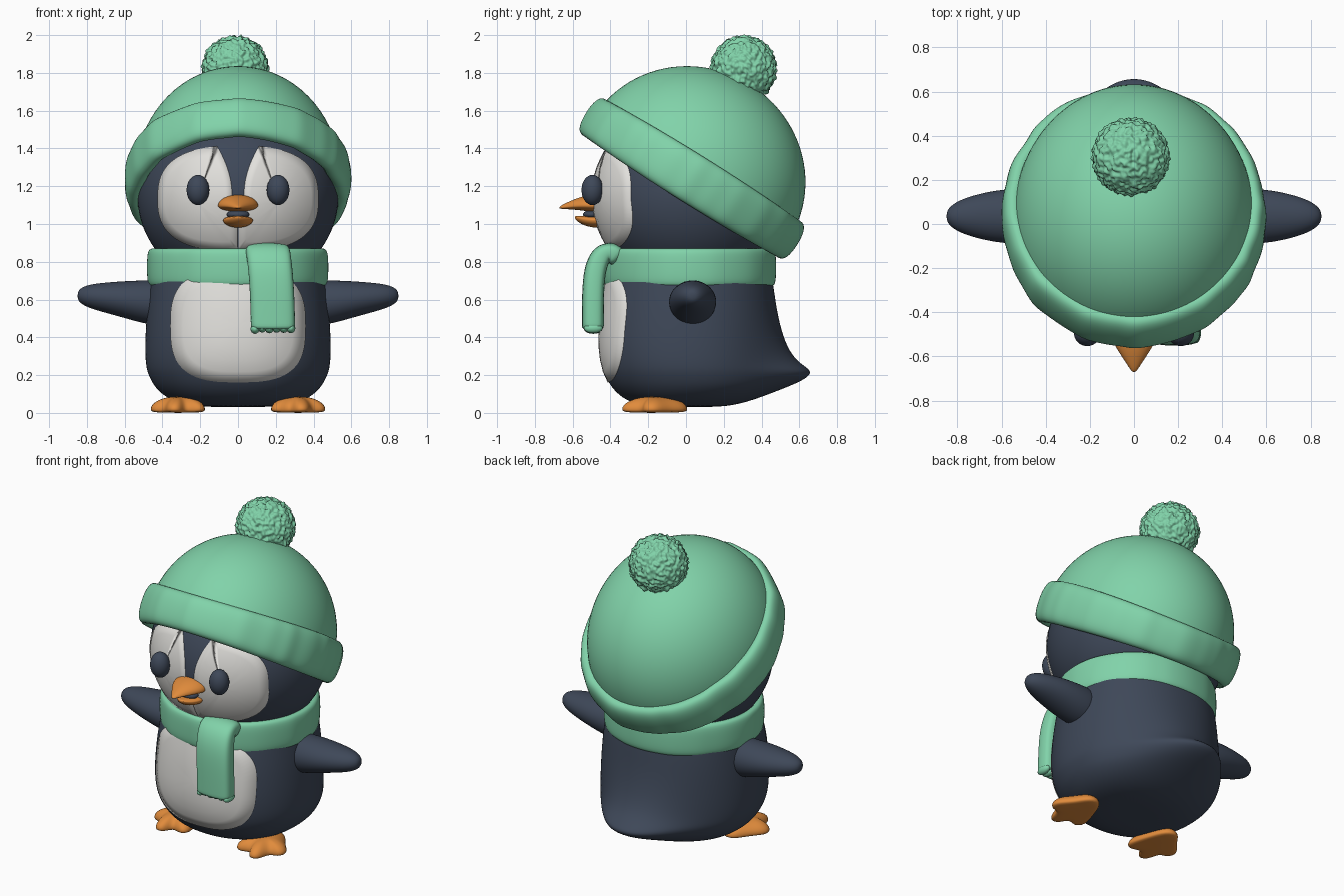
import bpy, bmesh, math, random
from math import sin, cos, pi, radians
from mathutils import Vector, Matrix, noise
from mathutils.bvhtree import BVHTree

if "Cube" in bpy.data.objects:
    bpy.data.objects.remove(bpy.data.objects["Cube"])

random.seed(4)


def material(name, rgb):
    m = bpy.data.materials.new(name)
    m.diffuse_color = (*rgb, 1)
    m.use_nodes = True
    m.node_tree.nodes["Principled BSDF"].inputs["Base Color"].default_value = m.diffuse_color
    return m


GREEN = material("mint green knit", (0.22, 0.65, 0.40))
DARK = material("dark slate", (0.048, 0.064, 0.098))
WHITE = material("off white", (0.76, 0.75, 0.72))
ORANGE = material("orange", (0.75, 0.26, 0.045))


def finish(name, bm, mat, levels=0):
    bmesh.ops.recalc_face_normals(bm, faces=bm.faces)
    me = bpy.data.meshes.new(name)
    bm.to_mesh(me)
    bm.free()
    me.materials.append(mat)
    for p in me.polygons:
        p.use_smooth = True
    ob = bpy.data.objects.new(name, me)
    bpy.context.collection.objects.link(ob)
    if levels:
        sub = ob.modifiers.new("smooth", 'SUBSURF')
        sub.levels = sub.render_levels = levels
    return ob


def loft(name, rings, mat, levels=2, loop=False):
    """Skin closed rings of points; loop joins the last ring to the first."""
    bm = bmesh.new()
    vs = [[bm.verts.new(p) for p in r] for r in rings]
    n = len(vs[0])
    for a, b in zip(vs, vs[1:] + (vs[:1] if loop else [])):
        for i in range(n):
            j = (i + 1) % n
            bm.faces.new((a[i], a[j], b[j], b[i]))
    if not loop:
        bm.faces.new(vs[0])
        bm.faces.new(vs[-1])
    return finish(name, bm, mat, levels)


def ball(name, loc, scale, mat, tilt=0, cut=None, seg=48):
    bm = bmesh.new()
    bmesh.ops.create_uvsphere(bm, u_segments=seg, v_segments=seg // 2, radius=1)
    if cut is not None:
        bmesh.ops.delete(bm, geom=[v for v in bm.verts if v.co.z < cut], context='VERTS')
    bm.transform(Matrix.Translation(loc) @ Matrix.Rotation(tilt, 4, 'X') @ Matrix.Diagonal((*scale, 1)))
    return finish(name, bm, mat)


def spow(v, e):
    return math.copysign(abs(v) ** e, v)


def patch(name, target, outline, center, mat):
    """Thin plate: an outline in x,z projected from the front onto target."""
    bpy.context.view_layer.update()
    tree = BVHTree.FromObject(target, bpy.context.evaluated_depsgraph_get())

    def hit(p, off):
        loc, nor, _, _ = tree.ray_cast(Vector((p[0], -2, p[1])), Vector((0, 1, 0)))
        return loc + nor * off
    rings = []
    for t, off in ((.02, .006), (.2, .006), (.4, .006), (.6, .006), (.8, .006), (.985, .006), (1, -.006)):
        rings.append([hit([c + (q - c) * t for q, c in zip(p, center)], off) for p in outline])
    bm = bmesh.new()
    vs = [[bm.verts.new(p) for p in r] for r in rings]
    n = len(outline)
    for a, b in zip(vs, vs[1:]):
        for i in range(n):
            bm.faces.new((a[i], a[(i + 1) % n], b[(i + 1) % n], b[i]))
    bm.faces.new(vs[0])
    return finish(name, bm, mat)


# Body with the tail pulled out of its back: z, half width, front, back, tail
profile = [(.03, .15, -.15, .15, 0), (.042, .29, -.26, .27, 0), (.08, .38, -.34, .38, .01),
           (.13, .435, -.39, .45, .07), (.17, .46, -.415, .47, .15), (.215, .48, -.435, .48, .20),
           (.25, .487, -.445, .48, .145), (.30, .492, -.455, .48, .085), (.40, .492, -.462, .48, .035),
           (.55, .482, -.45, .475, .005), (.67, .467, -.43, .465, 0), (.80, .45, -.40, .44, 0),
           (.92, .40, -.37, .40, 0)]
rings = []
for z, rx, yf, yb, tail in profile:
    ring = []
    for i in range(48):
        a = 2 * pi * i / 48
        x, y = spow(cos(a), .93), spow(sin(a), .93)
        ring.append((rx * x, (yf + yb) / 2 + (yb - yf) / 2 * y + tail * max(0, sin(a)) ** 6, z))
    rings.append(ring)
body = loft("body", rings, DARK)

# Belly plate
belly = [(.36 * spow(cos(a), .68), .46 + .30 * spow(sin(a), .68))
         for a in (2 * pi * i / 72 for i in range(72))]
patch("belly", body, belly, (0, .46), WHITE)

# Head and the two halves of the face mask
head = ball("head", (0, .02, 1.15), (.532, .515, .50), DARK, seg=96)


def stripe(z):
    return max(0, min(.03, (z - 1.05) * .5)) + 1.15 * max(0, z - 1.15) ** 2


half = []
for i in range(41):
    a = -pi / 2 + pi * i / 40
    z = 1.135 + .28 * spow(sin(a), .76)
    half.append((max(.425 * abs(cos(a)) ** .76, stripe(z)), z))
half += [(stripe(z), z) for z in (1.415 - .56 * i / 24 for i in range(1, 24))]

# Mirrored parts: face, eyes, flippers, feet
foot = [(.25, .0), (.34, .01), (.39, -.09), (.47, -.16), (.445, -.23), (.38, -.22), (.375, -.33),
        (.305, -.34), (.285, -.25), (.21, -.30), (.165, -.25), (.21, -.12)]
flipper = [(.36, .58, .12, .125), (.48, .585, .13, .12), (.60, .60, .125, .10), (.70, .61, .105, .082),
           (.78, .617, .08, .066), (.83, .62, .05, .045), (.85, .62, .02, .02)]
for s, side in ((1, "right"), (-1, "left")):
    patch("face_mask_" + side, head, [(s * x, z) for x, z in half], (s * .22, 1.12), WHITE)
    ball("eye_" + side, (s * .212, -.495, 1.18), (.06, .058, .08), DARK)
    loft("flipper_" + side, [[(s * x, .035 + ry * cos(2 * pi * i / 16), z + rz * sin(2 * pi * i / 16))
                              for i in range(16)] for x, z, ry, rz in flipper], DARK)
    loft("foot_" + side, [[(s * (.31 + (x - .31) * k), -.16 + (y + .16) * k, z) for x, y in foot]
                          for z, k in ((0, .92), (.012, 1.07), (.05, 1.0), (.088, .5))], ORANGE)

# Beak: upper and lower halves with a dark mouth between them
upper = [(-.44, .118, 1.095, .065), (-.52, .108, 1.098, .057), (-.58, .07, 1.097, .04),
         (-.64, .03, 1.09, .02), (-.672, .008, 1.085, .007)]
lower = [(-.44, .09, 1.02, .045), (-.51, .078, 1.022, .04), (-.56, .05, 1.028, .028), (-.59, .015, 1.038, .01)]
for name, secs, flat in (("beak_upper", upper, -1), ("beak_lower", lower, 1)):
    loft(name, [[(rx * cos(2 * pi * i / 16), y,
                  z + rz * sin(2 * pi * i / 16) * (.55 if sin(2 * pi * i / 16) * flat > 0 else 1))
                 for i in range(16)] for y, rx, z, rz in secs], ORANGE)
ball("mouth", (0, -.50, 1.05), (.06, .045, .025), DARK, seg=24)

# Scarf band round the neck
section = [(-.06, .68), (-.005, .662), (.012, .69), (.014, .77), (.012, .85), (-.005, .875), (-.06, .865)]
rings = []
for i in range(48):
    a = 2 * pi * i / 48
    d = random.uniform(-.003, .003)
    rings.append([((.468 + r + d) * cos(a), .02 + (.447 + r + d) * sin(a), z) for r, z in section])
loft("scarf_band", rings, GREEN, loop=True)

# Hanging scarf end with a frayed edge: x, y, z along the path
path = [(.155, -.35, .80), (.155, -.385, .855), (.16, -.435, .85), (.168, -.472, .79), (.177, -.488, .70),
        (.183, -.491, .57), (.185, -.491, .46), (.185, -.491, .44)]
strip = [(.118, -.03), (.118, .03), (.095, .056), (0, .062), (-.095, .056), (-.118, .03), (-.118, -.03),
         (-.095, -.056), (0, -.056), (.095, -.056)]
rings = []
for k, (x, y, z) in enumerate(path):
    p, q = path[max(0, k - 1)], path[min(len(path) - 1, k + 1)]
    t = Vector((0, q[1] - p[1], q[2] - p[2])).normalized()
    rings.append([(x + u, y + v * t.z, z - v * t.y) for u, v in strip])
loft("scarf_end", rings, GREEN)
for i in range(6):
    ball(f"scarf_fringe_{i}", (.09 + .038 * i, -.491, .45 + random.uniform(-.006, .006)),
         (.024, .05, .026), GREEN, seg=16)

# Hat: tilted dome, lumpy rolled brim and bobble
TILT = radians(-32)
ball("hat_dome", (0, .03, 1.245), (.545, .61, .583), GREEN, TILT, cut=-.05, seg=96)
place = Matrix.Translation((0, .033, 1.24)) @ Matrix.Rotation(TILT, 4, 'X')
section = [(-.04, -.085), (.01, -.12), (.055, -.105), (.07, -.04), (.07, .05), (.05, .108), (.01, .118), (-.04, .09)]
rings = []
for i in range(64):
    a = 2 * pi * i / 64
    d = random.uniform(-.007, .007)
    rings.append([place @ Vector(((.528 + r + d) * cos(a), (.59 + r + d) * sin(a), w * (1 + .15 * cos(a) ** 2)))
                  for r, w in section])
loft("hat_brim", rings, GREEN, loop=True)

bm = bmesh.new()
bmesh.ops.create_icosphere(bm, subdivisions=6, radius=1)
for v in bm.verts:
    n = v.co.normalized()
    v.co = Vector((-.015, .305, 1.822)) + n * (.172 + .016 * noise.noise(n * 9))
finish("hat_bobble", bm, GREEN)
